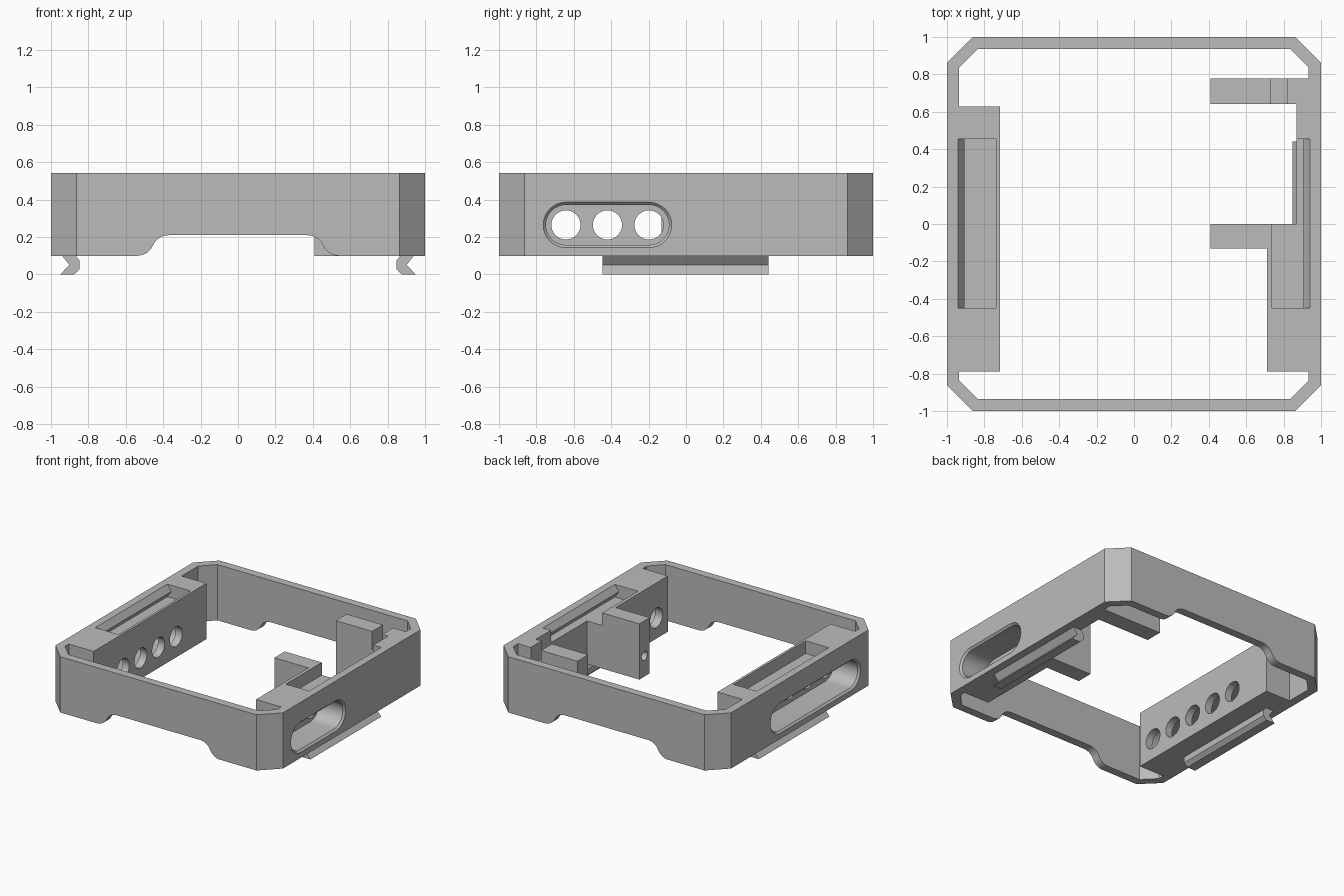
import bpy, bmesh, math

if "Cube" in bpy.data.objects:
    bpy.data.objects.remove(bpy.data.objects["Cube"])

grey = bpy.data.materials.new("plain grey")
grey.diffuse_color = (0.5, 0.5, 0.5, 1)
grey.use_nodes = True
grey.node_tree.nodes["Principled BSDF"].inputs["Base Color"].default_value = grey.diffuse_color


def loft(name, rings, axis):
    """Skin a stack of (offset, outline) rings along an axis and cap both ends."""
    place = {"x": lambda p, t: (t, p[0], p[1]),
             "y": lambda p, t: (p[0], t, p[1]),
             "z": lambda p, t: (p[0], p[1], t)}[axis]
    bm = bmesh.new()
    loops = [[bm.verts.new(place(p, t)) for p in pts] for t, pts in rings]
    n = len(loops[0])
    for a, b in zip(loops, loops[1:]):
        for i in range(n):
            j = (i + 1) % n
            bm.faces.new((a[i], a[j], b[j], b[i]))
    bm.faces.new(loops[0])
    bm.faces.new(loops[-1])
    bmesh.ops.recalc_face_normals(bm, faces=bm.faces)
    me = bpy.data.meshes.new(name)
    bm.to_mesh(me)
    bm.free()
    me.materials.append(grey)
    ob = bpy.data.objects.new(name, me)
    bpy.context.collection.objects.link(ob)
    return ob


def prism(name, pts, axis, lo, hi):
    return loft(name, [(lo, pts), (hi, pts)], axis)


def box(x0, x1, y0, y1, z0, z1):
    return prism("box_cutter", [(x0, y0), (x1, y0), (x1, y1), (x0, y1)], "z", z0, z1)


def circle(cy, cz, r, n=32):
    return [(cy + r * math.cos(2 * math.pi * i / n),
             cz + r * math.sin(2 * math.pi * i / n)) for i in range(n)]


def pill(y0, y1, z, r, n=16):
    """Stadium outline; y0 and y1 are the centres of its round ends."""
    a = [math.pi * i / n - math.pi / 2 for i in range(n + 1)]
    return ([(y1 + r * math.cos(t), z + r * math.sin(t)) for t in a]
            + [(y0 - r * math.cos(t), z - r * math.sin(t)) for t in a])


def cut(target, cutter):
    bpy.context.view_layer.objects.active = target
    m = target.modifiers.new("cut", "BOOLEAN")
    m.operation = "DIFFERENCE"
    m.solver = "EXACT"
    m.object = cutter
    bpy.ops.object.modifier_apply(modifier=m.name)
    bpy.data.objects.remove(cutter, do_unlink=True)


BOTTOM, TOP, HOLE_Z = 0.10, 0.543, 0.265

# Frame: chamfered square block
c = 0.863
frame = prism("frame", [(-c, -1), (c, -1), (1, -c), (1, c),
                        (c, 1), (-c, 1), (-1, c), (-1, -c)], "z", BOTTOM, TOP)

# Central opening, leaving thin walls, side blocks and two tabs
opening = [(-.835, -.935), (.835, -.935), (.932, -.838), (.932, -.788), (.71, -.788),
           (.71, -.13), (.41, -.13), (.41, 0), (.87, 0), (.87, .642), (.41, .642),
           (.41, .778), (.932, .778), (.932, .838), (.835, .935), (-.835, .935),
           (-.935, .835), (-.935, .628), (-.717, .628), (-.717, -.788),
           (-.935, -.788), (-.935, -.835)]
cut(frame, prism("opening_cutter", opening, "z", 0, 0.7))

# Raised gap with S-curved ends under the front and back walls
w, h = 0.17, 0.11
bend = 2 * math.atan(h / w)
r = w / 2 / math.sin(bend)
s_curve = []
for i in range(9):
    t = bend * i / 8
    s_curve.append((0.54 - r * math.sin(t), BOTTOM + r * (1 - math.cos(t))))
for i in range(7, -1, -1):
    t = bend * i / 8
    s_curve.append((0.37 + r * math.sin(t), BOTTOM + h - r * (1 - math.cos(t))))
gap = ([(0.54, 0.05)] + s_curve + [(-x, z) for x, z in reversed(s_curve)]
       + [(-0.54, 0.05)])
for y0, y1 in ((-1.1, -0.9), (0.9, 1.1)):
    cut(frame, prism("gap_cutter", gap, "y", y0, y1))

# Top pockets with a pointed lip, and the matching rails underneath
pocket = [(.737, .6), (.737, .443), (.94, .443), (.905, .493), (.94, TOP), (.94, .6)]
rail = [(.94, .1), (.902, .052), (.95, 0), (.877, 0), (.847, .028), (.847, .075), (.868, .1)]
for side, s in (("left", -1), ("right", 1)):
    cut(frame, prism("pocket_cutter", [(s * x, z) for x, z in pocket], "y", -.45, .455))
    prism(side + "_rail", [(s * x, z) for x, z in rail], "y", -.447, .442)

# Outer pill-shaped recesses with a bevelled rim, and round holes through the inner wall
for s, count in ((-1, 5), (1, 3)):
    ys = [-0.642 + 0.222 * i for i in range(count)]
    rings = [(s * x, pill(ys[0], ys[-1], HOLE_Z, rad))
             for x, rad in ((1.015, .136), (.985, .107), (.775, .107))]
    cut(frame, loft("recess_cutter", rings, "x"))
    for y in ys:
        cut(frame, prism("hole_cutter", circle(y, HOLE_Z, .078), "x", s * .65, s * .82))

# Small hole in the end of the front tab, and the slot across the rear tab
cut(frame, prism("tab_hole_cutter", circle(-.065, HOLE_Z, .036, 20), "x", .35, .6))
cut(frame, box(.73, .82, .6, .82, .40, .7))

bpy.ops.object.select_all(action="DESELECT")
frame.select_set(True)
bpy.context.view_layer.objects.active = frame
bpy.ops.object.shade_smooth_by_angle(angle=math.radians(30))
